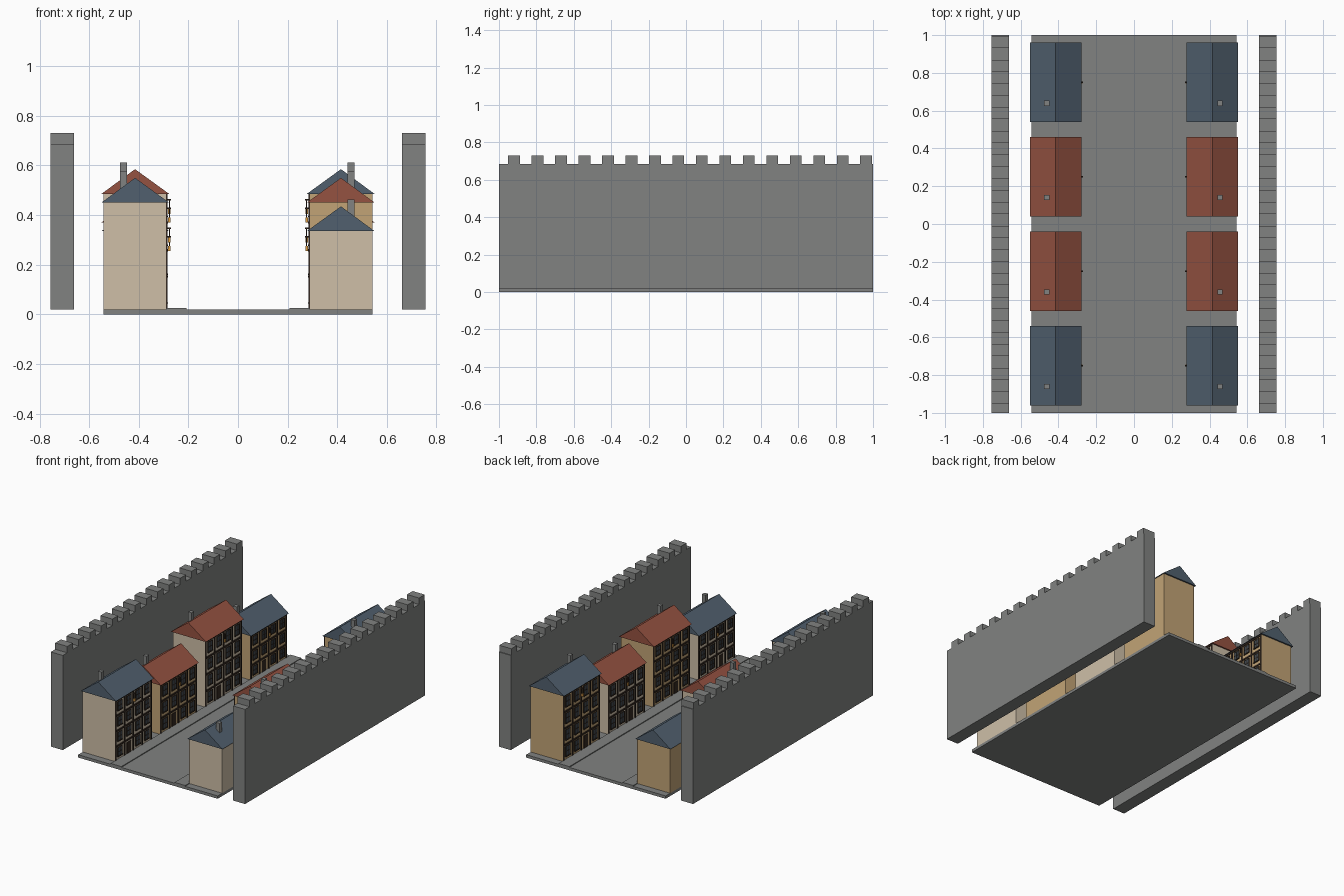
import bpy, bmesh
from mathutils import Matrix

cube = bpy.data.objects.get("Cube")
if cube:
    bpy.data.objects.remove(cube)


def material(name, r, g, b):
    m = bpy.data.materials.new(name)
    m.use_nodes = True
    m.diffuse_color = (r, g, b, 1)
    m.node_tree.nodes["Principled BSDF"].inputs["Base Color"].default_value = (r, g, b, 1)
    return m


stone = material("grey stone", 0.22, 0.225, 0.22)
cream = material("cream plaster", 0.62, 0.52, 0.39)
tan = material("tan plaster", 0.54, 0.37, 0.18)
slate = material("blue slate", 0.083, 0.118, 0.158)
tile = material("red tile", 0.30, 0.084, 0.053)
timber = material("dark timber", 0.035, 0.022, 0.015)
glass = material("dark glass", 0.05, 0.065, 0.08)
amber = material("amber lamp", 0.75, 0.35, 0.06)


def add_box(bm, x, y, z):
    """Box between the (low, high) pairs on each axis."""
    size = [p[1] - p[0] for p in (x, y, z)]
    mid = [(p[0] + p[1]) / 2 for p in (x, y, z)]
    bmesh.ops.create_cube(bm, size=1, matrix=Matrix.Translation(mid) @ Matrix.Diagonal((*size, 1)))


def finish(bm, name, mat):
    bmesh.ops.recalc_face_normals(bm, faces=bm.faces)
    me = bpy.data.meshes.new(name)
    bm.to_mesh(me)
    bm.free()
    me.materials.append(mat)
    ob = bpy.data.objects.new(name, me)
    bpy.context.collection.objects.link(ob)
    return ob


def boxes(name, mat, parts):
    bm = bmesh.new()
    for part in parts:
        add_box(bm, *part)
    return finish(bm, name, mat)


GROUND, FACADE, HALF = 0.02, 0.29, 0.2


def span(side, a, b):
    """Mirror an x range to the given side of the street."""
    return tuple(sorted((side * a, side * b)))


def roof(name, mat, side, y, eave):
    # solid gable prism with the ridge along the street
    bm = bmesh.new()
    profile = [(side * 0.277, eave), (side * 0.551, eave), (side * 0.415, eave + 0.1)]
    face = bm.faces.new([bm.verts.new((x, y - 0.21, z)) for x, z in profile])
    out = bmesh.ops.extrude_face_region(bm, geom=[face])
    verts = [v for v in out["geom"] if isinstance(v, bmesh.types.BMVert)]
    bmesh.ops.translate(bm, verts=verts, vec=(0, 0.42, 0))
    finish(bm, name, mat)


def house(label, side, y, eave, floors, wall_mat, roof_mat):
    boxes(label + "_body", wall_mat,
          [(span(side, FACADE, 0.542), (y - HALF, y + HALF), (GROUND, eave))])
    roof(label + "_roof", roof_mat, side, y, eave)

    # chimney on the slope
    cx = -0.462 if side < 0 else 0.455
    boxes(label + "_chimney", stone,
          [((cx - 0.014, cx + 0.014), (y - 0.124, y - 0.096), (eave, eave + 0.127))])

    # half-timbered street front with a grid of windows
    step, bay = (eave - GROUND) / floors, HALF / 2
    frame, panes = [], []
    depth = span(side, FACADE - 0.005, FACADE)
    for i in range(5):
        py = y - HALF + 0.005 + i * (HALF * 2 - 0.01) / 4
        frame.append((depth, (py - 0.005, py + 0.005), (GROUND, eave)))
    for f in range(floors):
        z = GROUND + f * step
        frame.append((depth, (y - HALF, y + HALF), (z + step - 0.011, z + step)))
        for c in range(4):
            wy = y - HALF + (c + 0.5) * bay
            door = f == 0 and c == 1
            low = z if door else z + 0.028
            high = z + step - 0.022
            pane = (span(side, FACADE - 0.003, FACADE), (wy - 0.022, wy + 0.022), (low, high))
            (frame if door else panes).append(pane)
            if door:
                continue
            # casing, glazing bars and sill
            for dy in (-0.024, 0, 0.024):
                w = 0.003 if dy else 0.0015
                frame.append((depth, (wy + dy - w, wy + dy + w), (low, high)))
            mid = (low + high) / 2
            frame.append((depth, (wy - 0.022, wy + 0.022), (mid - 0.0015, mid + 0.0015)))
            frame.append((depth, (wy - 0.027, wy + 0.027), (high, high + 0.004)))
            frame.append((span(side, FACADE - 0.008, FACADE), (wy - 0.027, wy + 0.027),
                          (low - 0.005, low)))
    boxes(label + "_timber_frame", timber, frame)
    boxes(label + "_windows", glass, panes)

    # bracket under the eave with a hanging lamp
    top = eave - 0.02
    boxes(label + "_bracket", timber, [
        (span(side, 0.27, FACADE), (y - 0.004, y + 0.004), (top - 0.006, top)),
        (span(side, 0.275, 0.279), (y - 0.002, y + 0.002), (top - 0.04, top))])
    boxes(label + "_lamp", amber,
          [(span(side, 0.272, 0.282), (y - 0.005, y + 0.005), (top - 0.06, top - 0.04))])


# street and pavements
boxes("street", stone, [((-0.542, 0.542), (-1, 1), (0, GROUND))])
for side, name in ((-1, "right"), (1, "left")):
    boxes(name + "_pavement", stone, [(span(side, 0.207, FACADE), (-1, 1), (GROUND, 0.026))])

    # town wall with battlements
    x = span(side, 0.662, 0.755)
    boxes(name + "_town_wall", stone, [(x, (-1, 1), (GROUND, 0.685))])
    boxes(name + "_battlements", stone,
          [(x, (-0.951 + i * 0.1255, -0.888 + i * 0.1255), (0.685, 0.73)) for i in range(16)])

    # the two rows run in opposite orders
    row = [(0.335, 3), (0.45, 4), (0.37, 3), (0.485, 4)]
    if side < 0:
        row = [(0.45, 4), (0.37, 3), (0.485, 4), (0.335, 3)]
    for i, (eave, floors) in enumerate(row):
        house(f"{name}_house_{i + 1}", side, -0.75 + i * 0.5, eave, floors,
              tan if i % 2 else cream, tile if i in (1, 2) else slate)
